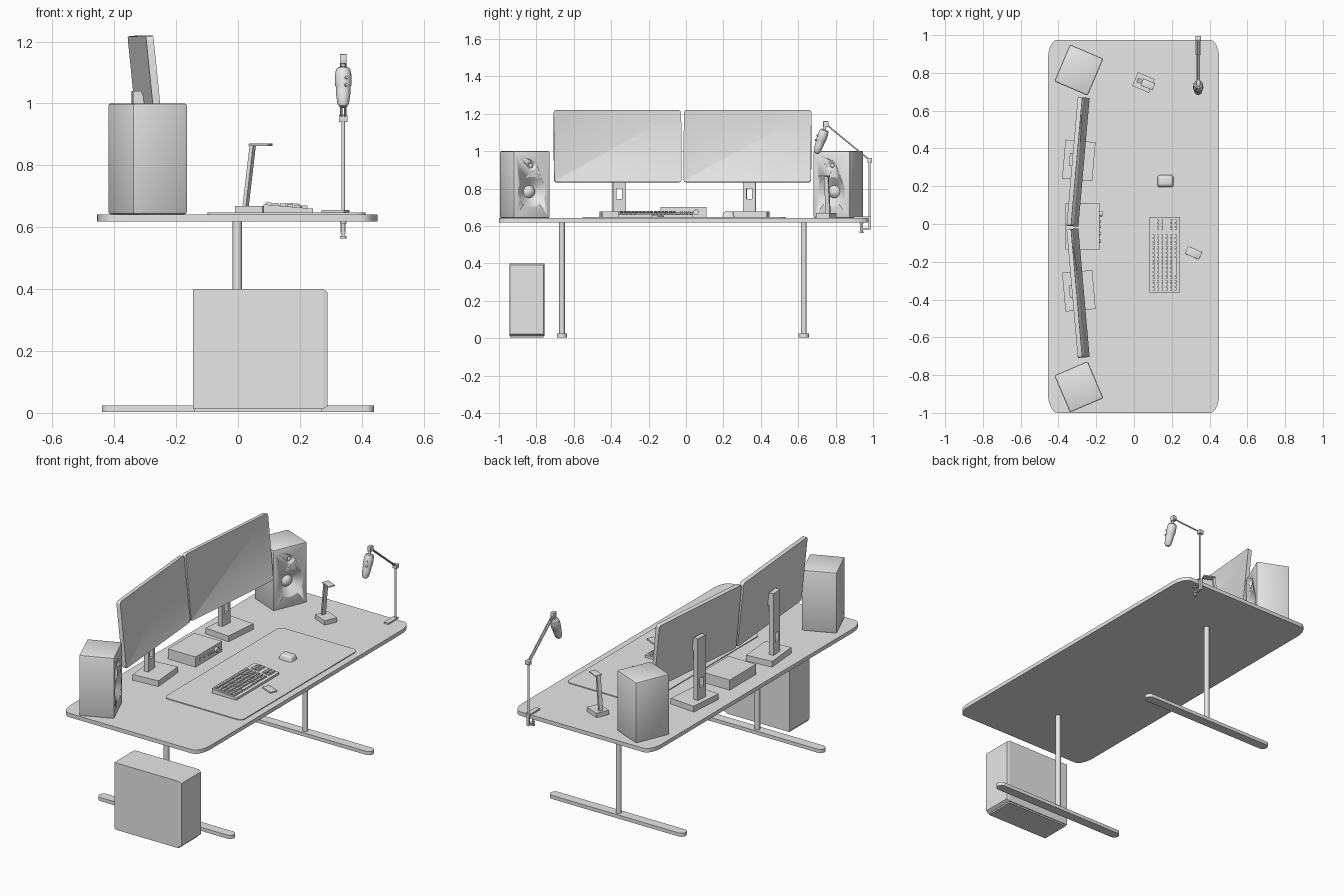
import bpy, bmesh
from math import sin, cos, pi, radians
from mathutils import Matrix, Vector

if "Cube" in bpy.data.objects:
    bpy.data.objects.remove(bpy.data.objects["Cube"])

grey = bpy.data.materials.new("light grey")
grey.use_nodes = True
grey.diffuse_color = (0.8, 0.8, 0.8, 1)
grey.node_tree.nodes["Principled BSDF"].inputs["Base Color"].default_value = grey.diffuse_color

TOP = 0.642  # desk surface height


def place(x, y, z, yaw=0, tilt=0):
    return (Matrix.Translation((x, y, z)) @ Matrix.Rotation(radians(yaw), 4, "Z")
            @ Matrix.Rotation(radians(tilt), 4, "Y"))


def finish(name, bm, frame=Matrix(), smooth=False):
    bmesh.ops.recalc_face_normals(bm, faces=bm.faces)
    mesh = bpy.data.meshes.new(name)
    bm.to_mesh(mesh)
    bm.free()
    mesh.materials.append(grey)
    obj = bpy.data.objects.new(name, mesh)
    obj.matrix_world = frame
    bpy.context.collection.objects.link(obj)
    if smooth:
        activate(obj)
        bpy.ops.object.shade_smooth_by_angle(angle=radians(35))
    return obj


def activate(obj):
    bpy.ops.object.select_all(action="DESELECT")
    obj.select_set(True)
    bpy.context.view_layer.objects.active = obj


def add_cube(bm, lo, hi):
    size = Vector(hi) - Vector(lo)
    mid = (Vector(hi) + Vector(lo)) / 2
    m = Matrix.Translation(mid) @ Matrix.Diagonal((*size, 1))
    return bmesh.ops.create_cube(bm, size=1, matrix=m)["verts"]


def box(name, lo, hi, frame=Matrix(), bevel=0, segments=2):
    bm = bmesh.new()
    add_cube(bm, lo, hi)
    if bevel:
        bmesh.ops.bevel(bm, geom=bm.edges[:], offset=bevel, segments=segments,
                        profile=0.5, affect="EDGES")
    return finish(name, bm, frame, bool(bevel))


def rounded_plate(name, x0, x1, y0, y1, z0, z1, rx, ry, steps=8):
    """Flat slab with elliptical corners."""
    bm = bmesh.new()
    ring = []
    corners = ((x1 - rx, y1 - ry), (x0 + rx, y1 - ry), (x0 + rx, y0 + ry), (x1 - rx, y0 + ry))
    for q, (cx, cy) in enumerate(corners):
        for i in range(steps + 1):
            a = (q + i / steps) * pi / 2
            ring.append(bm.verts.new((cx + rx * cos(a), cy + ry * sin(a), z0)))
    face = bm.faces.new(ring)
    up = bmesh.ops.extrude_face_region(bm, geom=[face])["geom"]
    bmesh.ops.translate(bm, vec=(0, 0, z1 - z0),
                        verts=[v for v in up if isinstance(v, bmesh.types.BMVert)])
    bmesh.ops.remove_doubles(bm, verts=bm.verts, dist=0.0001)
    return finish(name, bm, smooth=True)


def lathe(name, profile, frame, sides=32):
    """Spin (radius, height) points around the local z axis."""
    bm = bmesh.new()
    verts = [bm.verts.new((r, 0, h)) for r, h in profile]
    edges = [bm.edges.new(pair) for pair in zip(verts, verts[1:])]
    bmesh.ops.spin(bm, geom=verts + edges, cent=(0, 0, 0), axis=(0, 0, 1),
                   angle=2 * pi, steps=sides, use_duplicate=False)
    bmesh.ops.remove_doubles(bm, verts=bm.verts, dist=0.00005)
    return finish(name, bm, frame, True)


def rod(name, a, b, radius, sides=16):
    a, b = Vector(a), Vector(b)
    frame = Matrix.Translation(a) @ (b - a).to_track_quat("Z", "Y").to_matrix().to_4x4()
    length = (b - a).length
    return lathe(name, [(0, 0), (radius, 0), (radius, length), (0, length)], frame, sides)


def cut(obj, cutter):
    mod = obj.modifiers.new("cut", "BOOLEAN")
    mod.operation, mod.object, mod.solver = "DIFFERENCE", cutter, "EXACT"
    activate(obj)
    bpy.ops.object.modifier_apply(modifier=mod.name)
    bpy.data.objects.remove(cutter)


# Desk with two T-shaped legs
rounded_plate("desk_top", -0.455, 0.451, -1, 0.975, 0.619, TOP, 0.05, 0.1)
for side, y in (("right", -0.663), ("left", 0.63)):
    rounded_plate(side + "_foot", -0.44, 0.44, y - 0.028, y + 0.028, 0.003, 0.024, 0.028, 0.028)
    rod(side + "_leg", (-0.002, y, 0.02), (-0.002, y, 0.625), 0.015)

# Computer case with a chamfered front panel
box("computer_case", (-0.145, -0.945, 0.012), (0.274, -0.757, 0.4))
bm = bmesh.new()
panel = add_cube(bm, (0.274, -0.945, 0.012), (0.29, -0.757, 0.4))
for v in panel:
    if v.co.x > 0.28:
        v.co.z += -0.01 if v.co.z > 0.2 else 0.01
        v.co.y += 0.004 if v.co.y < -0.85 else -0.004
finish("case_front_panel", bm)
box("case_plinth", (-0.14, -0.94, 0.003), (0.27, -0.762, 0.012))

# Speakers with recessed drivers
to_front = Matrix.Rotation(pi / 2, 4, "Y")
for side, y, yaw in (("right", -0.862, 23), ("left", 0.815, -23)):
    frame = place(-0.292, y, 0, yaw)
    body = box(side + "_speaker", (-0.096, -0.106, TOP), (0.096, 0.106, 1), frame, 0.008)
    for z, r in ((0.783, 0.08), (0.922, 0.027)):
        at = frame @ Matrix.Translation((0.096, 0, z)) @ to_front
        cut(body, lathe("cutter", [(0, -r * 0.45), (r * 0.42, -r * 0.45), (r * 0.9, -r * 0.06),
                                   (r, 0), (r, 0.02), (0, 0.02)], at))
        lathe(side + "_driver_cap", [(r * 0.42, -r * 0.45), (r * 0.3, -r * 0.3),
                                     (r * 0.15, -r * 0.23), (0, -r * 0.2)], at)

# Monitors on slotted stands
for side, y, yaw in (("right", -0.366, 5), ("left", 0.329, -5)):
    frame = place(-0.296, y, 1.026, yaw, -5.8)
    bm = bmesh.new()
    add_cube(bm, (-0.012, -0.342, -0.193), (0.012, 0.342, 0.193))
    corners = [e for e in bm.edges if abs(e.verts[0].co.x - e.verts[1].co.x) > 0.01]
    bmesh.ops.bevel(bm, geom=corners, offset=0.014, segments=4, profile=0.5, affect="EDGES")
    bm.normal_update()
    front = [f for f in bm.faces if f.normal.x > 0.9]
    bmesh.ops.inset_region(bm, faces=front, thickness=0.005, depth=-0.002)
    finish(side + "_monitor", bm, frame, True)

    stand = place(-0.292, y + (0.012 if y < 0 else 0.008), 0, yaw)
    box(side + "_stand_base", (-0.08, -0.103, TOP), (0.08, 0.103, 0.676), stand)
    column = box(side + "_stand_column", (-0.05, -0.034, 0.67), (-0.022, 0.034, 1.04), stand)
    cut(column, box("cutter", (-0.1, -0.015, 0.745), (0.1, 0.015, 0.8), stand))
    box(side + "_stand_mount", (-0.03, -0.03, 0.96), (-0.01, 0.03, 1.03), stand)

# Audio interface with knobs
box("interface_box", (-0.362, -0.135, TOP), (-0.182, 0.11, 0.702))
for y, r, depth in ((0.055, 0.015, 0.014), (0.015, 0.007, 0.006), (-0.015, 0.007, 0.006),
                    (-0.05, 0.01, 0.004), (-0.09, 0.01, 0.004)):
    rod("interface_knob", (-0.184, y, 0.674), (-0.182 + depth, y, 0.674), r)

# Desk mat
rounded_plate("desk_mat", -0.098, 0.412, -0.553, 0.532, TOP, 0.647, 0.03, 0.03)

# Keyboard: wedge body with a sloping field of keys
bm = bmesh.new()
for v in add_cube(bm, (0.083, -0.362, 0.647), (0.243, 0.037, 0.66)):
    if v.co.x < 0.1 and v.co.z > 0.65:
        v.co.z = 0.674
finish("keyboard_body", bm)
bm = bmesh.new()
for row in range(6):
    x = 0.098 + row * 0.0235
    z = 0.674 - 0.0875 * (x - 0.083)
    for col in range(19):
        if col == 15 or (row == 5 and 4 <= col <= 8) or (row in (0, 3) and col > 15):
            continue
        y = -0.352 + col * 0.02
        add_cube(bm, (x - 0.0095, y, z - 0.004), (x + 0.0095, y + 0.0165, z + 0.008))
z = 0.674 - 0.0875 * 0.1325
add_cube(bm, (0.206, -0.272, z - 0.004), (0.225, -0.1755, z + 0.008))
finish("keyboard_keys", bm)

# Mouse
bm = bmesh.new()
for v in add_cube(bm, (-0.043, -0.032, 0), (0.043, 0.032, 0.03)):
    if v.co.z > 0.02:
        v.co.x *= 0.85
        v.co.y *= 0.85
bmesh.ops.bevel(bm, geom=[e for e in bm.edges if max(v.co.z for v in e.verts) > 0.02],
                offset=0.014, segments=4, profile=0.5, affect="EDGES")
finish("mouse", bm, place(0.167, 0.227, 0.647), True)

# Phone lying on the mat
box("phone", (-0.04, -0.022, 0), (0.04, 0.022, 0.009), place(0.315, -0.153, 0.647, -23), 0.002)

# Headphone stand
frame = place(0.05, 0.749, 0, -23)
box("headphone_base", (-0.048, -0.039, TOP), (0.048, 0.039, 0.668), frame)
bm = bmesh.new()
for v in add_cube(bm, (-0.034, -0.012, 0.665), (-0.022, 0.012, 0.868)):
    if v.co.z > 0.8:
        v.co.x += 0.026
finish("headphone_post", bm, frame)
box("headphone_rest", (-0.009, -0.02, 0.862), (0.06, 0.02, 0.87), frame, 0.002)

# Microphone boom: clamp, pole, arm and joints
X = 0.34
box("clamp_upper_jaw", (X - 0.014, 0.895, TOP), (X + 0.014, 0.99, 0.651))
box("clamp_back", (X - 0.008, 0.977, 0.58), (X + 0.008, 0.99, 0.651))
box("clamp_lower_jaw", (X - 0.008, 0.93, 0.58), (X + 0.008, 0.99, 0.588))
rod("clamp_screw", (X, 0.938, 0.57), (X, 0.938, 0.614), 0.005)
rod("clamp_pad", (X, 0.938, 0.612), (X, 0.938, 0.619), 0.011)
rod("clamp_handle", (X, 0.938, 0.563), (X, 0.938, 0.571), 0.01)
rod("boom_pole", (X, 0.981, 0.645), (X, 0.981, 0.95), 0.006)
box("boom_elbow", (X - 0.014, 0.97, 0.94), (X + 0.014, 0.995, 0.964), bevel=0.002)
for dx in (-0.006, 0.006):
    rod("boom_arm", (X + dx, 0.981, 0.953), (X + dx, 0.745, 1.147), 0.004)
box("boom_head", (X - 0.011, 0.733, 1.128), (X + 0.011, 0.762, 1.16), bevel=0.003)
rod("microphone_swivel", (X, 0.746, 1.14), (X, 0.734, 1.095), 0.007)

# Microphone: turned body with two front buttons
a, b = Vector((X, 0.742, 1.115)), Vector((X, 0.695, 0.985))
axis = (b - a).to_track_quat("Z", "Y").to_matrix().to_4x4()
lathe("microphone", [(0, 0), (0.016, 0), (0.023, 0.006), (0.026, 0.02), (0.027, 0.058),
                     (0.024, 0.064), (0.023, 0.09), (0.019, 0.122), (0.012, 0.133), (0, 0.137)],
      Matrix.Translation(a) @ axis)
for t in (0.3, 0.48):
    p = a.lerp(b, t)
    rod("microphone_button", p, p + Vector((0.012, -0.029, 0.009)), 0.005)
